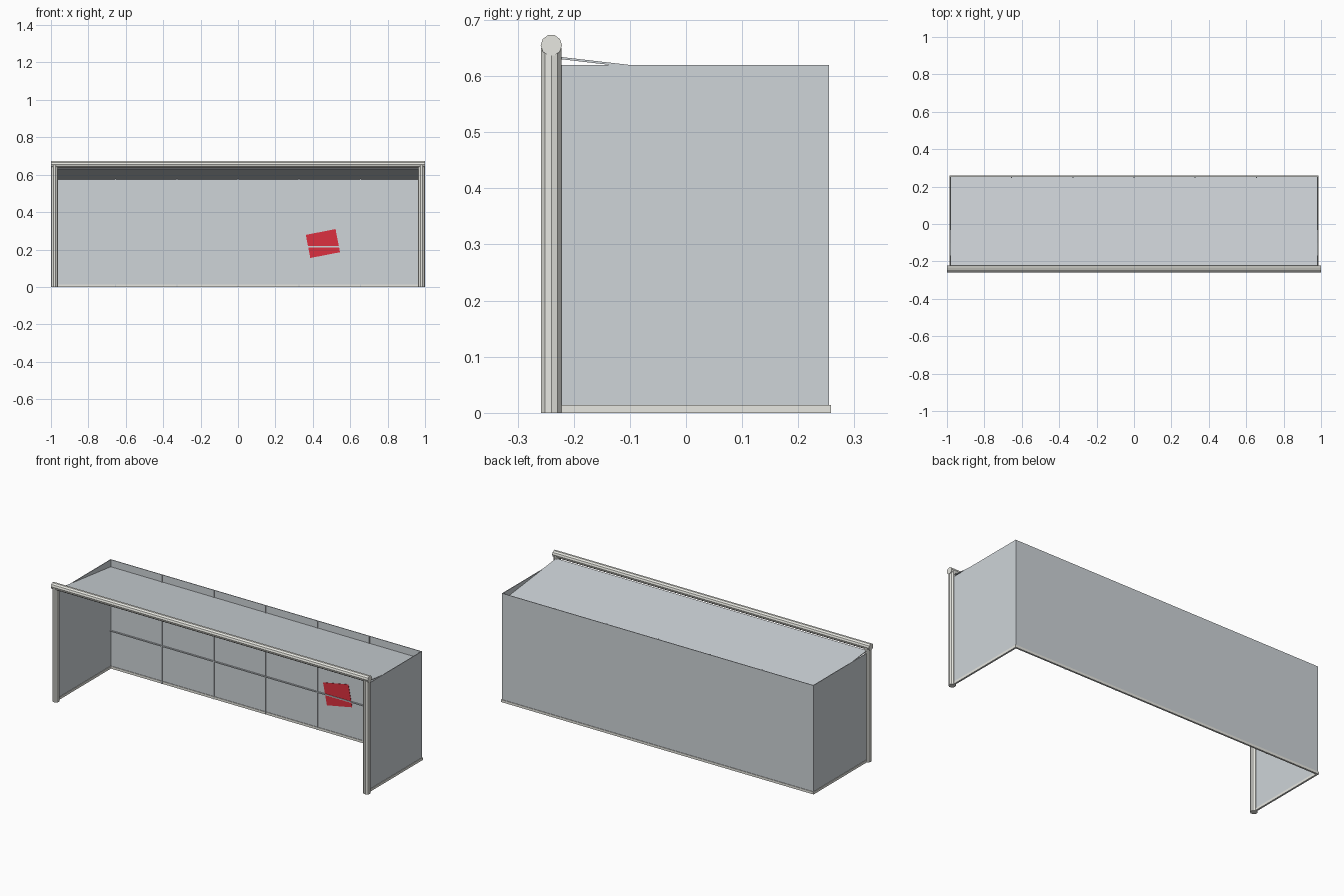
import bpy
from math import pi, atan2, hypot, radians

if "Cube" in bpy.data.objects:
    bpy.data.objects.remove(bpy.data.objects["Cube"])

R = 0.019          # frame tube radius
X = 0.981          # post centre / side panel position
YF, YB = -0.24, 0.253
H = 0.62           # panel height


def box(name, size, loc, rot=(0, 0, 0)):
    bpy.ops.mesh.primitive_cube_add(size=1, location=loc, rotation=rot)
    ob = bpy.context.object
    ob.name = name
    ob.scale = size
    bpy.ops.object.transform_apply(location=False, rotation=False, scale=True)
    return ob


def tube(name, length, loc, rot):
    bpy.ops.mesh.primitive_cylinder_add(vertices=10, radius=R, depth=length,
                                        location=loc, rotation=rot)
    bpy.context.object.name = name
    return bpy.context.object


def material(name, rgb):
    m = bpy.data.materials.new(name)
    m.diffuse_color = (*rgb, 1)
    m.use_nodes = True
    m.node_tree.nodes["Principled BSDF"].inputs["Base Color"].default_value = m.diffuse_color
    return m


white = material("frame_white", (0.80, 0.80, 0.75))
sheet = material("panel_grey", (0.62, 0.66, 0.69))
red = material("target_red", (0.72, 0.03, 0.05))
frame, panels = [], []

# Crossbar and the two posts
frame.append(tube("crossbar", 2.0, (0, YF, 0.655), (0, pi / 2, 0)))
for side, s in (("left", -1), ("right", 1)):
    frame.append(tube(side + "_post", 0.65, (s * X, YF, 0.325), (0, 0, pi / 2)))
    # Side panel with its ground rail
    panels.append(box(side + "_panel", (0.004, YB + 0.225, H),
                      (s * X, (YB - 0.225) / 2, H / 2)))
    frame.append(box(side + "_ground_rail", (0.010, 0.48, 0.014),
                     (s * X, 0.018, 0.007)))

# Back panel and its ground rail
panels.append(box("back_panel", (2 * X + 0.004, 0.004, H), (0, YB, H / 2)))
frame.append(box("back_ground_rail", (2 * X + 0.01, 0.010, 0.014),
                 (0, YB, 0.007)))

# Roof panel sloping down from the crossbar to the back
y0, z0, y1, z1 = -0.23, 0.633, YB, 0.577
panels.append(box("roof_panel", (2 * X, hypot(y1 - y0, z1 - z0), 0.004),
                  (0, (y0 + y1) / 2, (z0 + z1) / 2),
                  (atan2(z1 - z0, y1 - y0), 0, 0)))

# Thin ribs on the inside of the back panel
for i in range(1, 6):
    panels.append(box("back_rib_upright", (0.005, 0.007, H),
                      (-X + i * 2 * X / 6, YB - 0.004, H / 2)))
for z in (0.215, 0.43):
    panels.append(box("back_rib_level", (2 * X, 0.007, 0.006),
                      (0, YB - 0.0045, z)))

# Tilted red target behind the ribs
target = box("target_patch", (0.162, 0.002, 0.126), (0.454, YB - 0.003, 0.232),
             (0, radians(-11), 0))
target.data.materials.append(red)

for ob in frame:
    ob.data.materials.append(white)
for ob in panels:
    ob.data.materials.append(sheet)
